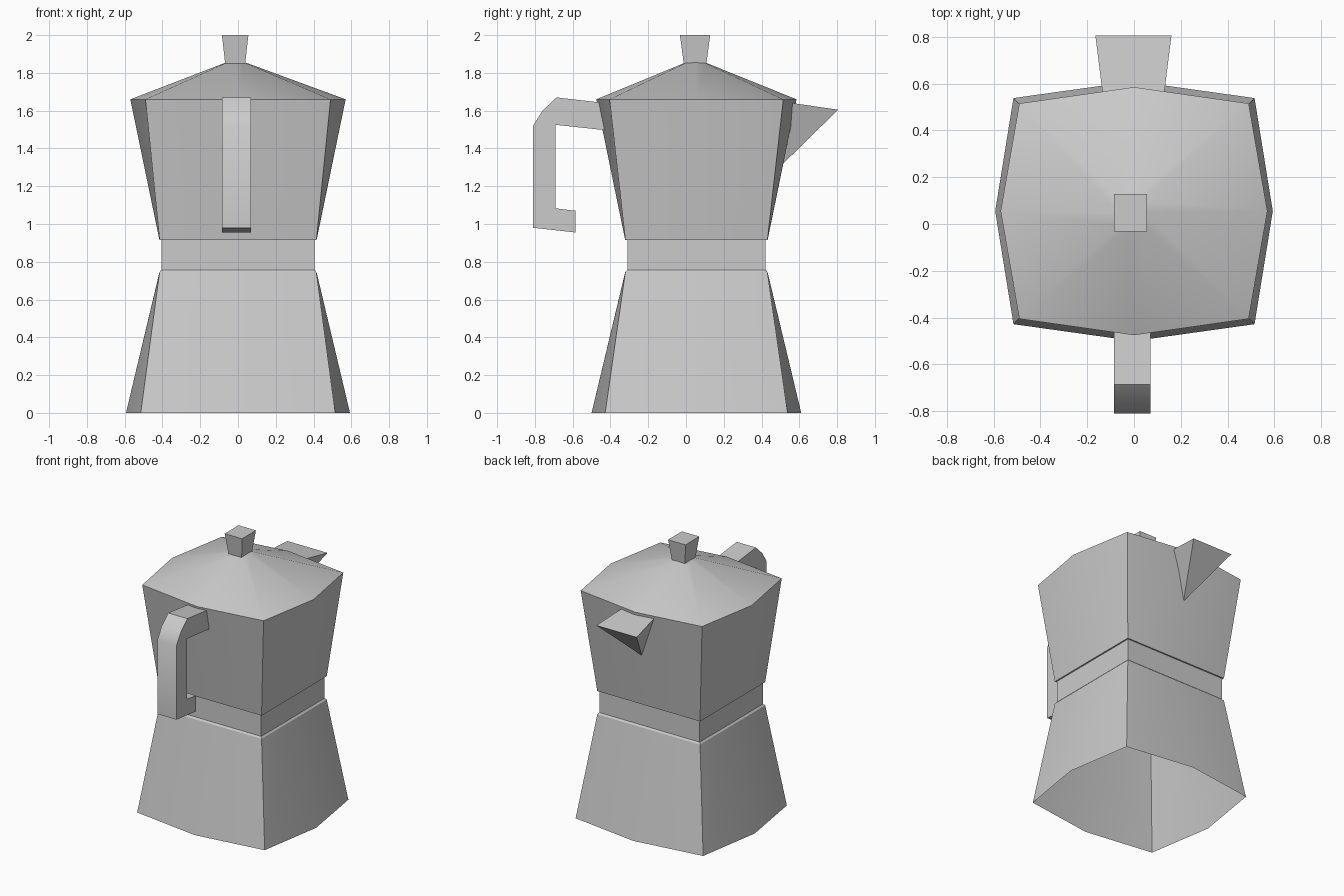
import bpy, bmesh, math

if "Cube" in bpy.data.objects:
    bpy.data.objects.remove(bpy.data.objects["Cube"])

CY = 0.055  # centre of the pot in y


def make(name, verts, faces, angle=None):
    mesh = bpy.data.meshes.new(name)
    mesh.from_pydata(verts, [], faces)
    bm = bmesh.new()
    bm.from_mesh(mesh)
    bmesh.ops.recalc_face_normals(bm, faces=bm.faces)
    bm.to_mesh(mesh)
    bm.free()
    obj = bpy.data.objects.new(name, mesh)
    bpy.context.collection.objects.link(obj)
    if angle:
        bpy.ops.object.select_all(action='DESELECT')
        obj.select_set(True)
        bpy.context.view_layer.objects.active = obj
        bpy.ops.object.shade_smooth_by_angle(angle=math.radians(angle))
    return obj


def ring(z, cx, cy, mx, my, ox=0.0, oy=CY):
    """Bulged square: corners (cx, cy), side midpoints (mx, my)."""
    pts = [(mx, 0), (cx, cy), (0, my), (-cx, cy),
           (-mx, 0), (-cx, -cy), (0, -my), (cx, -cy)]
    return [(ox + x, oy + y, z) for x, y in pts]


def loft(name, rings, apex=None, angle=None):
    n = len(rings[0])
    verts = [p for r in rings for p in r]
    faces = [(k * n + i, k * n + (i + 1) % n, (k + 1) * n + (i + 1) % n, (k + 1) * n + i)
             for k in range(len(rings) - 1) for i in range(n)]
    if apex:
        top = len(verts)
        verts.append(apex)
        faces += [(top - n + i, top - n + (i + 1) % n, top) for i in range(n)]
    return make(name, verts, faces, angle)


# Flared boiler, waist and upper jug: one open-bottomed skin
rim = ring(1.66, 0.49, 0.46, 0.57, 0.53)
loft("pot_body", [
    ring(0.0, 0.515, 0.483, 0.593, 0.555),
    ring(0.745, 0.415, 0.376, 0.416, 0.377),
    ring(0.757, 0.405, 0.366, 0.405, 0.366),
    ring(0.915, 0.405, 0.366, 0.405, 0.366),
    ring(0.915, 0.415, 0.376, 0.416, 0.377),
    rim], angle=30)

# Shallow pyramid lid
loft("lid", [rim, ring(1.853, 0.05, 0.05, 0.057, 0.057, -0.012, 0.05)],
     apex=(-0.012, 0.05, 1.862), angle=30)

# Tapered square knob
knob = []
for z, hx, hy in ((1.85, 0.053, 0.06), (2.0, 0.07, 0.08)):
    knob += [(-0.015 + sx * hx, 0.048 + sy * hy, z)
             for sx, sy in ((-1, -1), (1, -1), (1, 1), (-1, 1))]
make("knob", knob, [(0, 1, 2, 3), (4, 5, 6, 7)] +
     [(i, (i + 1) % 4, 4 + (i + 1) % 4, 4 + i) for i in range(4)])

# Pouring spout: wide top, running down to a point
make("spout",
     [(-0.135, 0.565, 1.64), (0.13, 0.565, 1.64), (0.16, 0.805, 1.605),
      (-0.165, 0.805, 1.605), (0, 0.51, 1.315)],
     [(0, 1, 2, 3), (3, 2, 4), (0, 3, 4), (2, 1, 4)])

# Handle: side profile (y, z) extruded across x
profile = [(-0.45, 1.643), (-0.685, 1.67), (-0.76, 1.6), (-0.81, 1.52), (-0.81, 0.98),
           (-0.585, 0.955), (-0.585, 1.07), (-0.69, 1.083), (-0.69, 1.525), (-0.43, 1.497)]
n = len(profile)
make("handle", [(x, y, z) for x in (-0.085, 0.07) for y, z in profile],
     [tuple(range(n)), tuple(range(n, 2 * n))] +
     [(i, (i + 1) % n, n + (i + 1) % n, n + i) for i in range(n)], angle=35)
